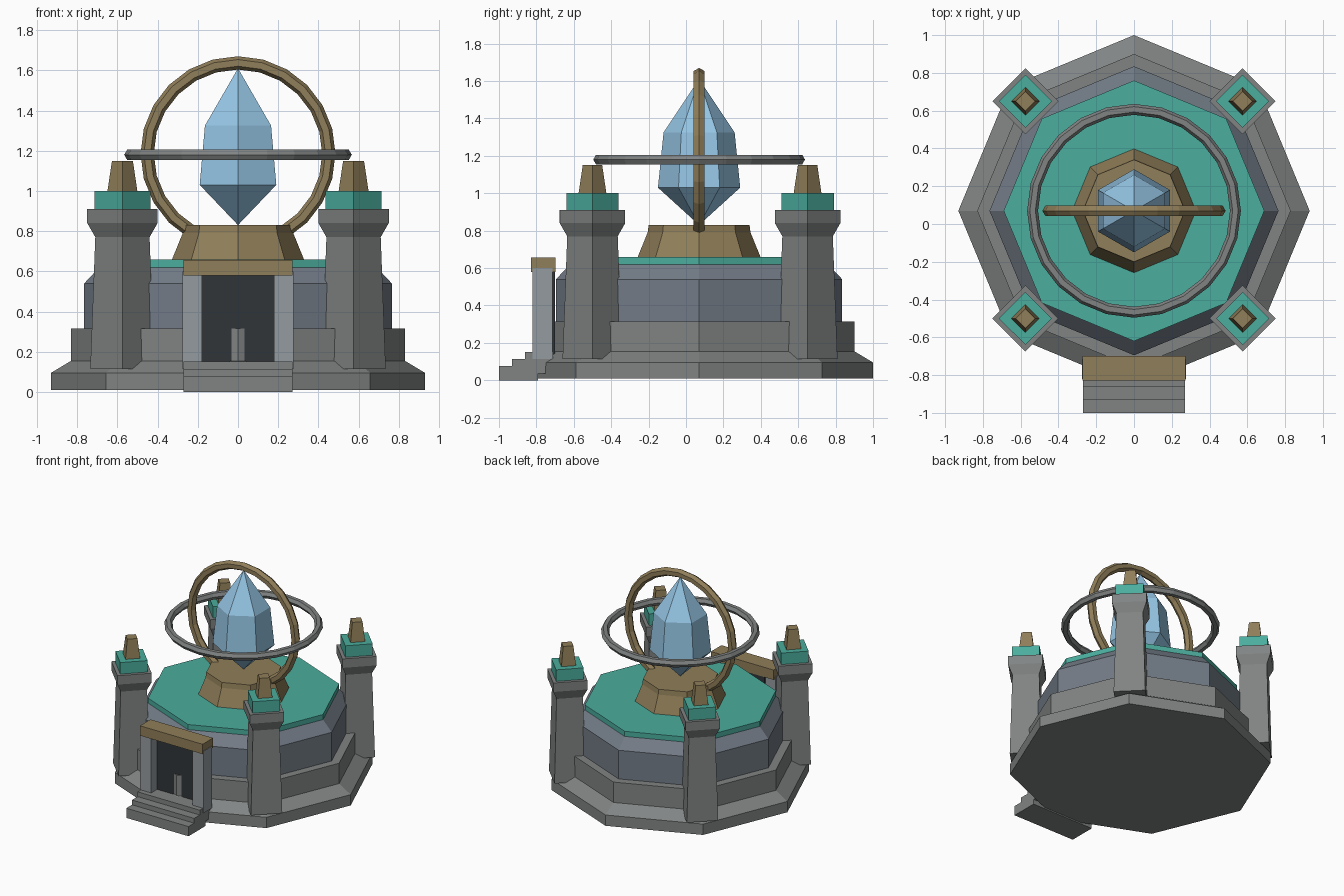
import bpy, bmesh
from math import pi, sin, cos

if "Cube" in bpy.data.objects:
    bpy.data.objects.remove(bpy.data.objects["Cube"])

CY = 0.07  # centre line of the round building


def material(name, rgb):
    m = bpy.data.materials.new(name)
    m.diffuse_color = (*rgb, 1)
    m.use_nodes = True
    m.node_tree.nodes["Principled BSDF"].inputs["Base Color"].default_value = m.diffuse_color
    return m


TEAL = material("teal", (0.07, 0.42, 0.34))
BRONZE = material("bronze", (0.28, 0.21, 0.10))
CRYSTAL = material("crystal_blue", (0.30, 0.56, 0.78))
SLATE = material("slate", (0.17, 0.20, 0.24))
DARK = material("dark", (0.03, 0.035, 0.04))
STONE = material("stone", (0.22, 0.23, 0.23))
PALE = material("pale_stone", (0.30, 0.33, 0.35))


def finish(name, bm, mat):
    bmesh.ops.recalc_face_normals(bm, faces=bm.faces)
    me = bpy.data.meshes.new(name)
    bm.to_mesh(me)
    bm.free()
    me.materials.append(mat)
    ob = bpy.data.objects.new(name, me)
    bpy.context.collection.objects.link(ob)
    return ob


def turned(name, profile, sides, mat, x=0, y=CY, start=0):
    """Faceted solid from (radius, z) points; radius 0 makes a tip."""
    bm = bmesh.new()
    rings = []
    for r, z in profile:
        n = sides if r else 1
        rings.append([bm.verts.new((x + r * cos(start + 2 * pi * i / sides),
                                    y + r * sin(start + 2 * pi * i / sides), z))
                      for i in range(n)])
    for a, b in zip(rings, rings[1:]):
        for i in range(sides):
            j = (i + 1) % sides
            if len(a) == 1:
                bm.faces.new((a[0], b[j], b[i]))
            elif len(b) == 1:
                bm.faces.new((a[i], a[j], b[0]))
            else:
                bm.faces.new((a[i], a[j], b[j], b[i]))
    for ring in (rings[0], rings[-1]):
        if len(ring) > 1:
            bm.faces.new(ring)
    return finish(name, bm, mat)


def box(name, x, y, z, mat):
    """Box from (min, max) ranges."""
    bm = bmesh.new()
    bmesh.ops.create_cube(bm, size=1)
    for v in bm.verts:
        v.co = [lo + (c + 0.5) * (hi - lo) for c, (lo, hi) in zip(v.co, (x, y, z))]
    return finish(name, bm, mat)


def ring(name, major, minor, z, mat, upright=False):
    bpy.ops.mesh.primitive_torus_add(major_segments=24, minor_segments=6,
                                     major_radius=major, minor_radius=minor,
                                     location=(0, CY, z),
                                     rotation=(pi / 2 if upright else 0, 0, 0))
    ob = bpy.context.object
    ob.name = name
    ob.data.materials.append(mat)
    for p in ob.data.polygons:
        p.use_smooth = False


# Octagonal body
turned("base_plinth", [(0.93, 0.01), (0.93, 0.095), (0.83, 0.155), (0.83, 0.315)], 8, STONE)
turned("drum_wall", [(0.765, 0.3), (0.765, 0.54), (0.69, 0.62)], 8, SLATE)
turned("roof_slab", [(0.69, 0.615), (0.69, 0.66)], 8, TEAL)
turned("pedestal", [(0.33, 0.655), (0.275, 0.79), (0.27, 0.83)], 8, BRONZE)

# Crystal and its two rings
turned("crystal", [(0, 0.83), (0.22, 1.03), (0.19, 1.325), (0, 1.61)], 6, CRYSTAL, start=pi / 2)
ring("upright_ring", 0.452, 0.033, 1.185, BRONZE, upright=True)
ring("level_ring", 0.537, 0.029, 1.18, STONE)

# Four corner pillars with caps and finials
for sx in (-1, 1):
    for sy in (-1, 1):
        px, py = 0.575 * sx, CY + 0.005 + 0.575 * sy
        tag = ("left" if sx < 0 else "right") + ("_front" if sy < 0 else "_back")
        turned("pillar_" + tag, [(0.16, 0.115), (0.135, 0.77), (0.175, 0.84), (0.175, 0.91)],
               4, STONE, px, py)
        turned("pillar_cap_" + tag, [(0.14, 0.905), (0.14, 1.0)], 4, TEAL, px, py)
        turned("finial_" + tag, [(0.075, 0.995), (0.052, 1.15)], 4, BRONZE, px, py)

# Doorway
for s, tag in ((-1, "left"), (1, "right")):
    box("door_post_" + tag, sorted((0.18 * s, 0.276 * s)), (-0.82, -0.715), (0.115, 0.6), PALE)
box("door_lintel", (-0.272, 0.272), (-0.828, -0.698), (0.58, 0.657), BRONZE)
box("door_panel", (-0.19, 0.19), (-0.747, -0.70), (0.12, 0.59), DARK)

# Entrance steps
for i in range(3):
    box(f"step_{i + 1}", (-0.27, 0.27), (-1 + 0.07 * i, -0.79 + 0.04 * i),
        (0.0375 * i, 0.0375 * i + 0.076), STONE)
